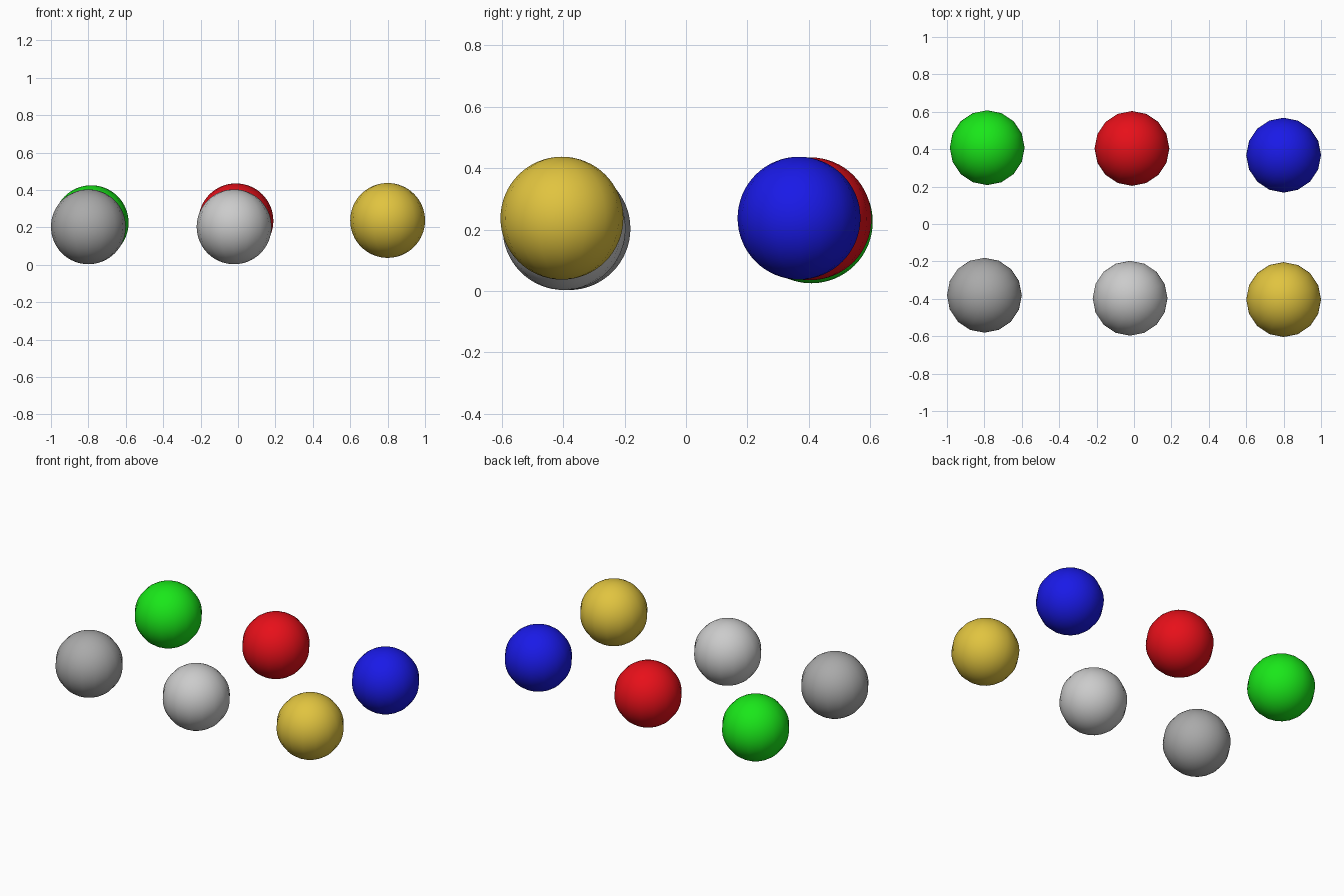
import bpy

if "Cube" in bpy.data.objects:
    bpy.data.objects.remove(bpy.data.objects["Cube"])

RADIUS = 0.2


def material(name, rgb):
    mat = bpy.data.materials.new(name)
    mat.diffuse_color = (*rgb, 1.0)
    mat.use_nodes = True
    mat.node_tree.nodes["Principled BSDF"].inputs["Base Color"].default_value = mat.diffuse_color
    return mat


def ball(name, location, rgb=None):
    # 16 sides around, finely divided from pole to pole
    bpy.ops.mesh.primitive_uv_sphere_add(
        segments=16, ring_count=32, radius=RADIUS, location=location)
    obj = bpy.context.object
    obj.name = name
    bpy.ops.object.shade_smooth()
    if rgb:
        obj.data.materials.append(material(name + "_paint", rgb))
    return obj


# Back row
ball("green_ball", (-0.785, 0.408, 0.225), (0.01, 0.8, 0.01))
ball("red_ball", (-0.011, 0.404, 0.235), (0.8, 0.005, 0.01))
ball("blue_ball", (0.80, 0.368, 0.237), (0.01, 0.01, 0.8))

# Front row
ball("dark_grey_ball", (-0.80, -0.381, 0.203), (0.4, 0.4, 0.4))
ball("light_grey_ball", (-0.021, -0.397, 0.203), (0.6, 0.6, 0.6))
ball("yellow_ball", (0.80, -0.404, 0.237), (0.75, 0.55, 0.05))
